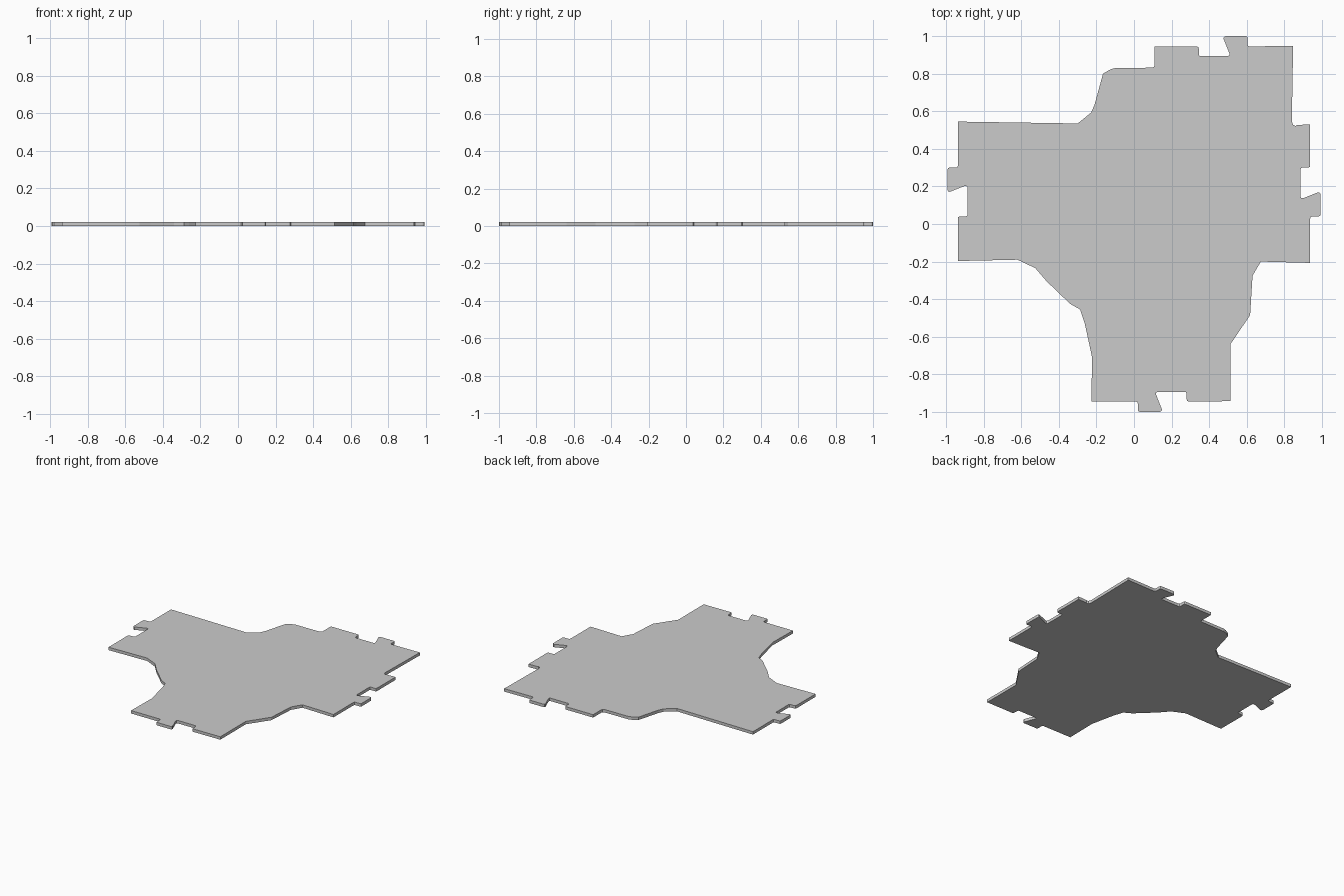
import bpy, bmesh
from mathutils import Vector

if "Cube" in bpy.data.objects:
    bpy.data.objects.remove(bpy.data.objects["Cube"])

THICKNESS = 0.022

# Interlocking tab and notch: (distance along edge, distance outward)
CLIP = [(-.14, 0), (-.133, .003), (-.13, .01), (-.13, .044), (-.127, .052), (-.12, .055),
        (-.012, .055), (-.003, .05), (-.001, .042),
        (-.032, -.036), (-.032, -.047), (-.024, -.052),
        (.12, -.052), (.127, -.049), (.13, -.042), (.13, -.012), (.133, -.003), (.14, 0)]


def clip(centre, along):
    """Clip points on a counter-clockwise edge running in direction 'along'."""
    c, d = Vector(centre), Vector(along)
    out = Vector((d.y, -d.x))
    return [tuple(c + d * a + out * o) for a, o in CLIP]


# Bottom edge, then the lower right contour
outline = [(-.227, -.945)] + clip((.15, -.945), (1, 0))
outline += [(.513, -.943), (.513, -.64), (.618, -.485), (.631, -.275), (.675, -.2), (.938, -.207)]

# Right edge, then the upper right step
outline += clip((.938, .17), (0, 1))
outline += [(.938, .53), (.868, .527), (.86, .522), (.847, .528), (.84, .545), (.847, .948)]

# Top edge, then the upper left contour
outline += clip((.475, .945), (-1, 0))
outline += [(.11, .945), (.11, .85), (.107, .838), (.097, .832), (-.10, .83), (-.125, .823),
            (-.165, .8), (-.21, .635), (-.228, .593), (-.30, .535), (-.938, .545)]

# Left edge, then the lower left contour
outline += clip((-.938, .17), (0, -1))
outline += [(-.938, -.197), (-.62, -.19), (-.525, -.235), (-.465, -.305), (-.34, -.425),
            (-.287, -.455), (-.262, -.53), (-.223, -.71)]

# Flat tile extruded from the outline
bm = bmesh.new()
base = bm.faces.new([bm.verts.new((x, y, 0)) for x, y in outline])
top = bmesh.ops.extrude_face_region(bm, geom=[base], use_keep_orig=True)
bmesh.ops.translate(bm, vec=(0, 0, THICKNESS),
                    verts=[g for g in top["geom"] if isinstance(g, bmesh.types.BMVert)])
bmesh.ops.recalc_face_normals(bm, faces=bm.faces)
mesh = bpy.data.meshes.new("map_tile")
bm.to_mesh(mesh)
bm.free()
bpy.context.collection.objects.link(bpy.data.objects.new("map_tile", mesh))
